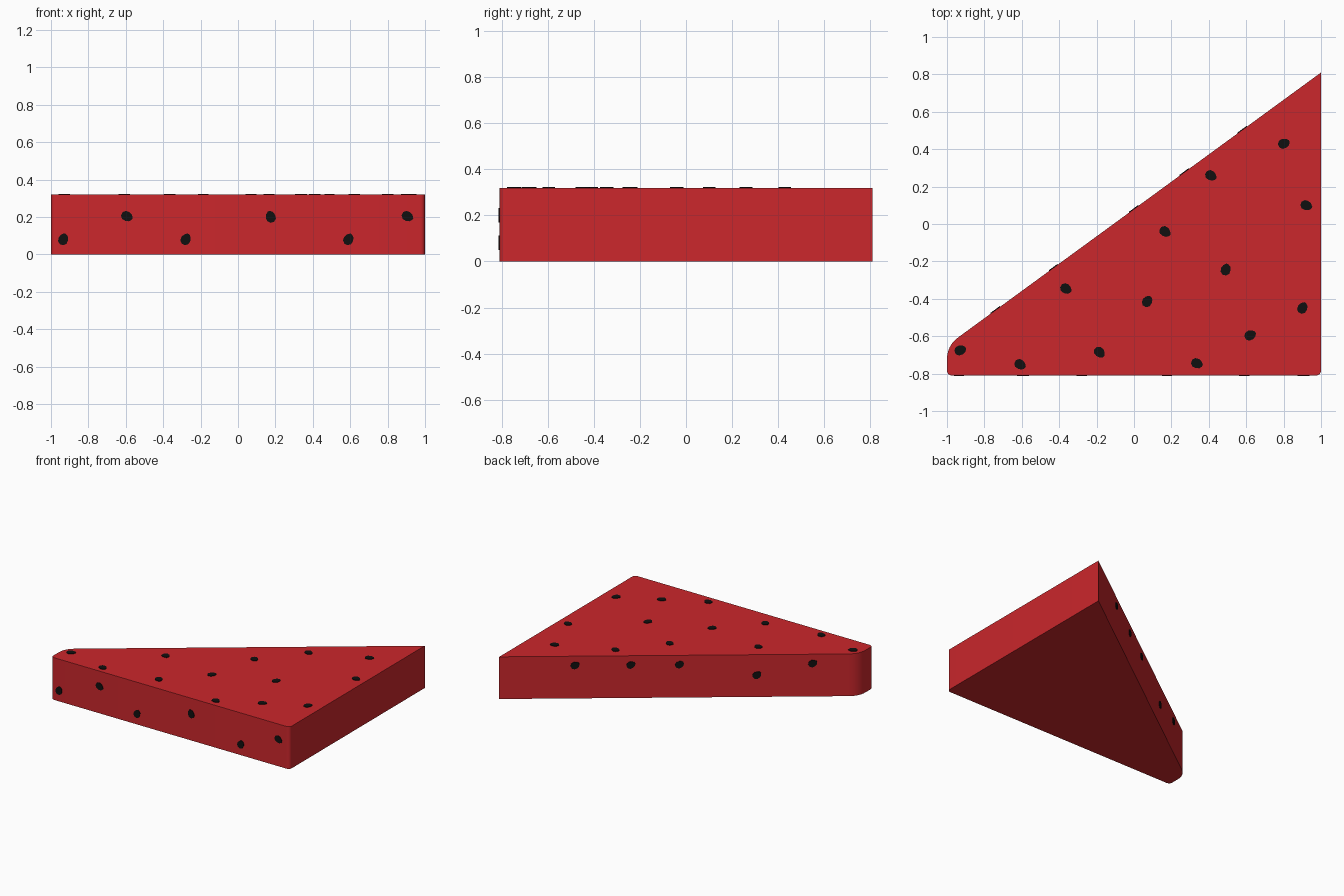
import bpy, bmesh, math
from mathutils import Vector, Matrix

if "Cube" in bpy.data.objects:
    bpy.data.objects.remove(bpy.data.objects["Cube"])

H = 0.32
SLOPE = 0.73


def material(name, color):
    m = bpy.data.materials.new(name)
    m.diffuse_color = color
    m.use_nodes = True
    m.node_tree.nodes["Principled BSDF"].inputs["Base Color"].default_value = m.diffuse_color
    return m


def finish(bm, name, mat):
    bmesh.ops.recalc_face_normals(bm, faces=bm.faces)
    me = bpy.data.meshes.new(name)
    bm.to_mesh(me)
    bm.free()
    me.materials.append(mat)
    ob = bpy.data.objects.new(name, me)
    bpy.context.collection.objects.link(ob)
    return ob


def prism(bm, points, depth, matrix=Matrix()):
    """Extrude a closed 2D outline along local z."""
    face = bm.faces.new([bm.verts.new(matrix @ Vector((x, y, 0))) for x, y in points])
    ext = bmesh.ops.extrude_face_region(bm, geom=[face])
    verts = [g for g in ext["geom"] if isinstance(g, bmesh.types.BMVert)]
    bmesh.ops.translate(bm, verts=verts, vec=matrix.to_3x3() @ Vector((0, 0, depth)))


def round_corner(prev, p, nxt, d, n=6):
    """Curve around corner p, starting d away from it on both edges."""
    p = Vector(p)
    a = p + (Vector(prev) - p).normalized() * d
    b = p + (Vector(nxt) - p).normalized() * d
    return [tuple(a * (1 - t)**2 + p * 2 * t * (1 - t) + b * t * t)
            for t in (i / n for i in range(n + 1))]


red = material("flesh_red", (0.6, 0.02, 0.025, 1))
black = material("seed_black", (0.005, 0.005, 0.005, 1))

# Triangular slice with a clipped, rounded tip
corners = [(-1, -0.81), (1, -0.81), (1, 0.81), (-1, 0.81 - 2 * SLOPE)]
cut = [0.03, 0.03, 0, 0.075]
outline = []
for i, (c, d) in enumerate(zip(corners, cut)):
    outline += round_corner(corners[i - 1], c, corners[(i + 1) % 4], d) if d else [c]
bm = bmesh.new()
prism(bm, outline, H)
slab = finish(bm, "slice", red)
bpy.context.view_layer.objects.active = slab
slab.select_set(True)
bpy.ops.object.shade_smooth_by_angle(angle=math.radians(30))

# Teardrop seed outline, blunt end at -x
seed = [(0.034, 0.004), (0.022, 0.018), (0.004, 0.026), (-0.016, 0.024), (-0.029, 0.010),
        (-0.029, -0.010), (-0.016, -0.024), (0.004, -0.026), (0.022, -0.020), (0.032, -0.008)]


def seeds(name, face_matrix, places):
    bm = bmesh.new()
    for x, y, angle in places:
        m = face_matrix @ Matrix.Translation((x, y, 0)) @ Matrix.Rotation(math.radians(angle), 4, 'Z')
        prism(bm, seed, 0.004, m)
    finish(bm, name, black)


# Seeds on the top, front and slanted faces
seeds("top_seeds", Matrix.Translation((0, 0, H)), [
    (0.80, 0.43, 25), (0.41, 0.26, -30), (0.92, 0.10, -20), (0.165, -0.04, -35),
    (0.49, -0.245, 75), (-0.365, -0.345, -30), (0.07, -0.415, 60), (0.90, -0.45, 65),
    (0.62, -0.595, 30), (-0.93, -0.675, 25), (-0.61, -0.75, -30), (-0.185, -0.685, -45),
    (0.335, -0.745, -20)])

seeds("front_seeds", Matrix.Translation((0, -0.81, 0)) @ Matrix.Rotation(math.pi / 2, 4, 'X'), [
    (-0.935, 0.08, 75), (-0.595, 0.205, -25), (-0.28, 0.08, 65), (0.175, 0.20, 110),
    (0.59, 0.08, 65), (0.905, 0.205, -25)])

# Local x runs down the slant from the sharp corner, local y is up
along = Vector((-1, -SLOPE, 0)).normalized()
up = Vector((0, 0, 1))
slant = Matrix((along, up, along.cross(up))).transposed().to_4x4()
slant.translation = (1, 0.81, 0)
k = math.hypot(1, SLOPE)
seeds("slanted_seeds", slant, [((1 - x) * k, z, a) for x, z, a in [
    (0.58, 0.25, 30), (0.27, 0.25, 30), (0.0, 0.25, 30), (-0.43, 0.165, 40), (-0.74, 0.25, 30)]])
